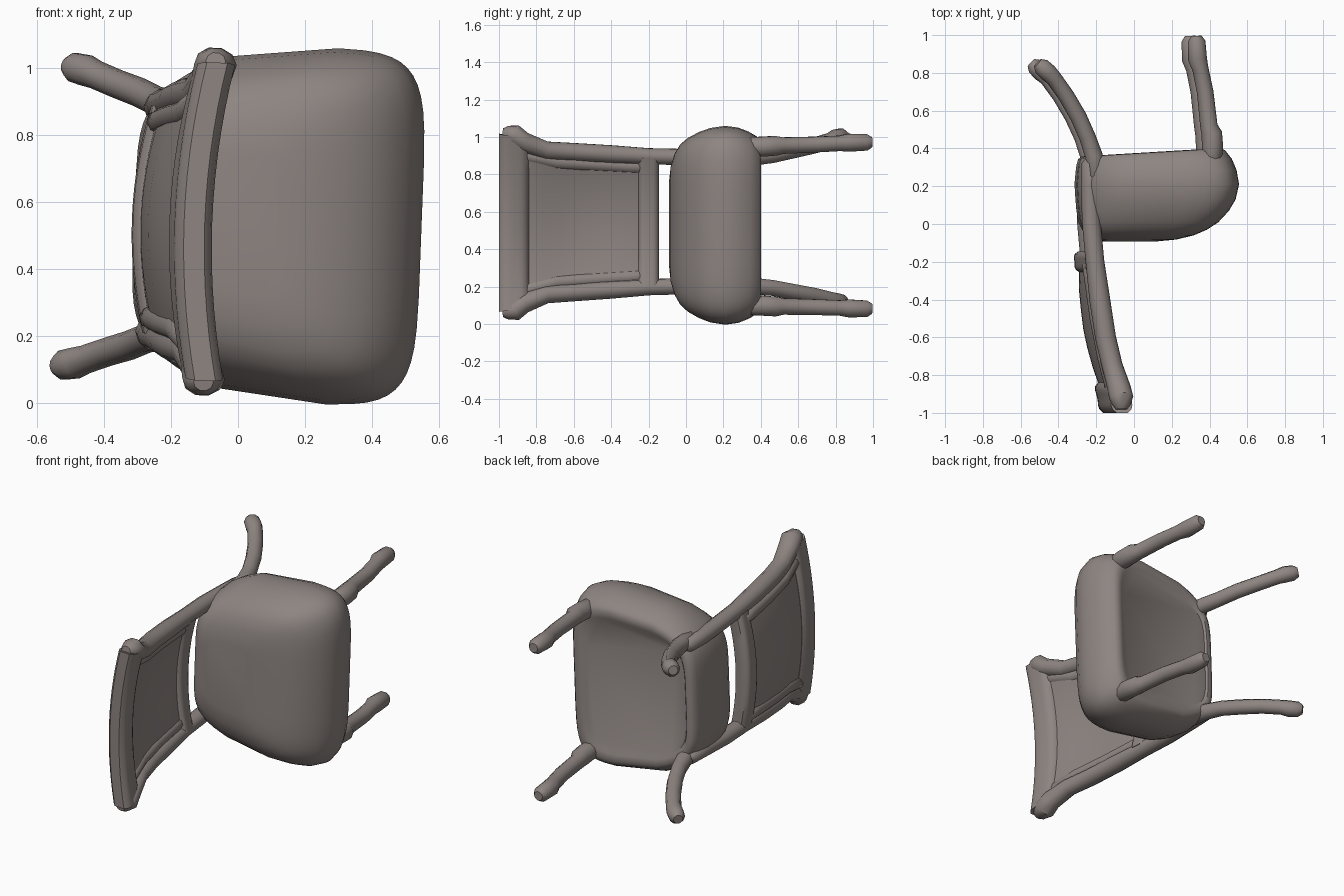
import bpy, bmesh, math
from mathutils import Vector

if "Cube" in bpy.data.objects:
    bpy.data.objects.remove(bpy.data.objects["Cube"])

ZC = 0.535   # mid-plane of the chair, which lies on its side (chair "up" is -y)
YAW = 0.038  # the whole chair is turned slightly about y

mat = bpy.data.materials.new("taupe grey")
mat.diffuse_color = (0.27, 0.235, 0.222, 1)
mat.use_nodes = True
mat.node_tree.nodes["Principled BSDF"].inputs["Base Color"].default_value = mat.diffuse_color


def loft(name, rings):
    """Skin a list of equal-length point rings and cap both ends."""
    bm = bmesh.new()
    vs = [[bm.verts.new((x + YAW * (z - ZC), y, z - YAW * (x - 0.1)))
           for x, y, z in r] for r in rings]
    n = len(rings[0])
    for a, b in zip(vs, vs[1:]):
        for i in range(n):
            j = (i + 1) % n
            bm.faces.new((a[i], a[j], b[j], b[i]))
    bm.faces.new(vs[0])
    bm.faces.new(vs[-1])
    bmesh.ops.recalc_face_normals(bm, faces=bm.faces)
    me = bpy.data.meshes.new(name)
    bm.to_mesh(me)
    bm.free()
    ob = bpy.data.objects.new(name, me)
    bpy.context.collection.objects.link(ob)
    me.materials.append(mat)
    bpy.ops.object.select_all(action='DESELECT')
    ob.select_set(True)
    bpy.context.view_layer.objects.active = ob
    bpy.ops.object.shade_smooth_by_angle(angle=math.radians(40))
    return ob


def tube(name, pts, sides=10, flat=1.0):
    """Bar through (x, y, z, radius) points with rounded ends; flat scales its x depth."""
    P = [Vector(p[:3]) for p in pts]
    R = [p[3] for p in pts]
    t0, t1 = (P[0] - P[1]).normalized(), (P[-1] - P[-2]).normalized()
    P = [P[0] + t0 * R[0] * .6] + P + [P[-1] + t1 * R[-1] * .6]
    R = [R[0] * .6] + R + [R[-1] * .6]
    rings = []
    for i, p in enumerate(P):
        t = (P[min(i + 1, len(P) - 1)] - P[max(i - 1, 0)]).normalized()
        u = t.cross(Vector((0, 0, 1))).normalized()
        v = t.cross(u)
        rings.append([p + R[i] * (flat * u * math.cos(a) + v * math.sin(a))
                      for a in (2 * math.pi * k / sides for k in range(sides))])
    return loft(name, rings)


def pair(name, pts, flat=1.0):
    """Bar given by height above mid-plane, built on both sides."""
    for tag, s in (("upper", 1), ("lower", -1)):
        tube(f"{name}_{tag}", [(x, y, ZC + s * h, r) for x, y, h, r in pts], flat=flat)


# Seat cushion: rounded, tapered outlines stacked along y
def seat_ring(y, xb, xf, hw, slope=0.0, n=48):
    ring = []
    for k in range(n):
        a = 2 * math.pi * (k + 0.5) / n
        c, s = math.cos(a), math.sin(a)
        u = math.copysign(abs(c) ** 0.36, c)
        w = math.copysign(abs(s) ** 0.36, s)
        x = (xb + xf) / 2 + (xf - xb) / 2 * u
        t = (x + 0.3) / 0.85
        taper = 0.72 + 0.28 * math.sin(max(0, min(t * 1.8, 1)) * math.pi / 2)
        ring.append((x, y + slope * x, ZC + hw * taper * w))
    return ring


loft("seat", [seat_ring(*r) for r in (
    (-0.092, -0.16, 0.12, 0.22), (-0.082, -0.21, 0.22, 0.31),
    (-0.060, -0.24, 0.31, 0.38), (-0.030, -0.27, 0.38, 0.43),
    (0.010, -0.29, 0.44, 0.465), (0.070, -0.30, 0.495, 0.498),
    (0.130, -0.305, 0.53, 0.520), (0.210, -0.31, 0.548, 0.532),
    (0.275, -0.305, 0.535, 0.522, .02), (0.325, -0.30, 0.51, 0.50, .04),
    (0.362, -0.29, 0.475, 0.475, .06), (0.374, -0.27, 0.45, 0.45, .06),
    (0.372, -0.25, 0.42, 0.41, .06), (0.360, -0.24, 0.40, 0.39, .06))])


# Backrest centre line: y, x, half width and backward bow
SPINE = [(-1.0, -0.08, 0.475, .05), (-0.93, -0.085, 0.465, .05),
         (-0.85, -0.105, 0.415, .052), (-0.75, -0.13, 0.385, .058),
         (-0.6, -0.165, 0.375, .065), (-0.4, -0.195, 0.362, .06),
         (-0.2, -0.22, 0.35, .045), (0.0, -0.238, 0.345, .04),
         (0.2, -0.245, 0.335, .04), (0.32, -0.24, 0.335, .04)]


def spine(y):
    for a, b in zip(SPINE, SPINE[1:]):
        if y <= b[0]:
            t = (y - a[0]) / (b[0] - a[0])
            return [a[i] + t * (b[i] - a[i]) for i in (1, 2, 3)]
    return SPINE[-1][1:]


def slab(name, y0, y1, thick, reach):
    """Bowed cross piece of the backrest from y0 to y1."""
    m = 8
    ys = [y0 + (y1 - y0) * i / m for i in range(m + 1)]
    half = [thick / 2 * (0.55 if i in (0, m) else 0.9 if i in (1, m - 1) else 1)
            for i in range(m + 1)]
    rings = []
    for k in range(15):
        s = -1 + 2 * k / 14
        ring = []
        for side, order in ((1, range(m + 1)), (-1, range(m, -1, -1))):
            for i in order:
                x, hw, bow = spine(ys[i])
                ring.append((x - bow * (1 - s * s) + side * half[i],
                             ys[i], ZC + s * hw * reach))
        rings.append(ring)
    return loft(name, rings)


slab("back_panel", -0.95, -0.17, 0.065, 0.97)
slab("top_rail", -1.0, -0.84, 0.112, 1.0)
slab("bottom_rail", -0.255, -0.145, 0.10, 0.97)
# Inner moulding along each side of the panel
pair("panel_moulding", [(spine(y)[0] - .02, y, spine(y)[1] - .06, .042)
                        for y in (-.86, -.7, -.5, -.3, -.21)], 1.1)

# Side posts of the backrest with knobbed tops
pair("back_post", [(-0.085, -0.955, 0.475, 0.045), (-0.085, -0.92, 0.470, 0.058),
                   (-0.095, -0.87, 0.430, 0.056)]
     + [(x, y, h, 0.050 if y < -0.3 else 0.045) for y, x, h, b in SPINE[3:]], 1.1)

# Straight front legs with a collar and a small foot
pair("front_leg", [(0.395, 0.33, 0.425, 0.052), (0.40, 0.41, 0.425, 0.056),
                   (0.395, 0.48, 0.43, 0.055), (0.38, 0.52, 0.43, 0.046),
                   (0.36, 0.70, 0.435, 0.044), (0.335, 0.82, 0.44, 0.043),
                   (0.32, 0.87, 0.443, 0.050), (0.315, 0.968, 0.445, 0.046)])

# Curved back legs
pair("back_leg", [(-0.215, 0.26, 0.34, 0.05), (-0.225, 0.36, 0.345, 0.047),
                  (-0.26, 0.46, 0.355, 0.044), (-0.31, 0.57, 0.378, 0.044),
                  (-0.375, 0.68, 0.40, 0.043), (-0.44, 0.77, 0.425, 0.043),
                  (-0.47, 0.80, 0.437, 0.048), (-0.508, 0.835, 0.445, 0.045)])
